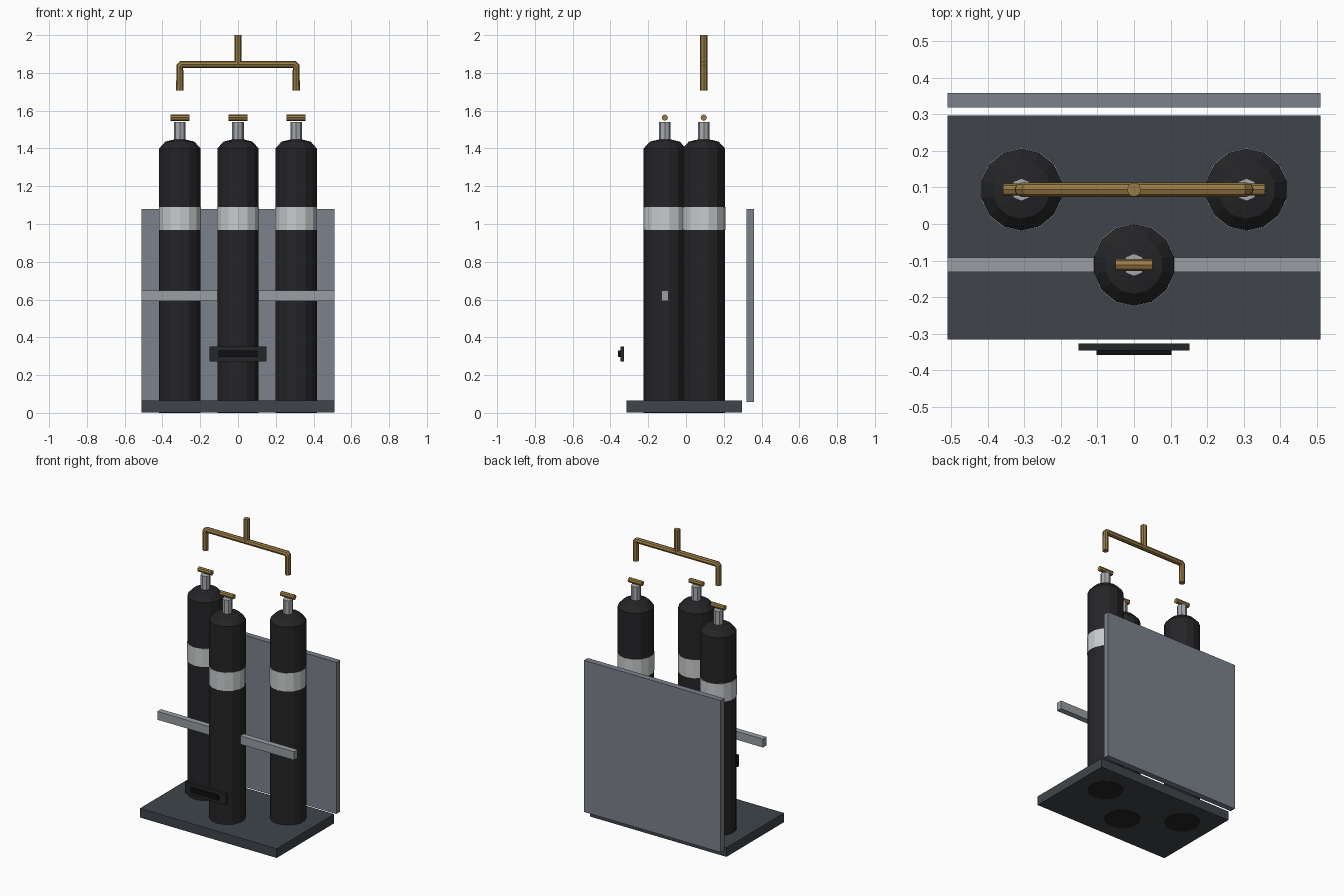
import bpy, bmesh
from math import pi, cos, sin
from mathutils import Matrix

if "Cube" in bpy.data.objects:
    bpy.data.objects.remove(bpy.data.objects["Cube"])


def material(name, r, g, b):
    m = bpy.data.materials.new(name)
    m.diffuse_color = (r, g, b, 1)
    m.use_nodes = True
    m.node_tree.nodes["Principled BSDF"].inputs["Base Color"].default_value = m.diffuse_color
    return m


BLACK = material("black_paint", 0.018, 0.018, 0.02)
DARK = material("dark_steel", 0.05, 0.06, 0.07)
PANEL = material("panel_grey", 0.2, 0.22, 0.26)
RAIL = material("rail_grey", 0.32, 0.34, 0.36)
STEEL = material("neck_steel", 0.38, 0.4, 0.43)
BAND = material("band_light", 0.58, 0.6, 0.61)
BRASS = material("brass", 0.32, 0.2, 0.06)
PLATE = material("plate_black", 0.018, 0.019, 0.022)
SLOT = material("slot_black", 0.005, 0.005, 0.006)


def finish(name, bm, mat):
    bmesh.ops.recalc_face_normals(bm, faces=bm.faces)
    me = bpy.data.meshes.new(name)
    bm.to_mesh(me)
    bm.free()
    me.materials.append(mat)
    ob = bpy.data.objects.new(name, me)
    bpy.context.collection.objects.link(ob)
    return ob


def box(name, x, y, z, mat):
    """Box from (min, max) ranges."""
    bm = bmesh.new()
    size = [b - a for a, b in (x, y, z)]
    mid = [(a + b) / 2 for a, b in (x, y, z)]
    bmesh.ops.create_cube(bm, size=1, matrix=Matrix.Translation(mid) @ Matrix.Diagonal((*size, 1)))
    return finish(name, bm, mat)


def lathe(name, profile, sides, loc, mat, rot=Matrix()):
    """Capped solid of revolution from (radius, height) points."""
    bm = bmesh.new()
    rings = [[bm.verts.new((r * sin(2 * pi * i / sides), r * cos(2 * pi * i / sides), h))
              for i in range(sides)] for r, h in profile]
    for a, b in zip(rings, rings[1:]):
        for i in range(sides):
            j = (i + 1) % sides
            bm.faces.new((a[i], a[j], b[j], b[i]))
    bm.faces.new(rings[0])
    bm.faces.new(rings[-1])
    bm.transform(Matrix.Translation(loc) @ rot)
    return finish(name, bm, mat)


# Skid base, back panel, retaining rail
box("base", (-0.51, 0.51), (-0.316, 0.297), (0.003, 0.065), DARK)
box("back_panel", (-0.51, 0.51), (0.319, 0.359), (0.057, 1.08), PANEL)
box("retaining_rail", (-0.51, 0.51), (-0.131, -0.092), (0.592, 0.648), RAIL)

# Front plate with raised slot
box("front_plate", (-0.152, 0.152), (-0.346, -0.327), (0.273, 0.351), PLATE)
box("front_slot", (-0.102, 0.102), (-0.359, -0.342), (0.297, 0.329), SLOT)

# Gas cylinders, each with band, neck and valve handle
R = 0.112
for tag, x, y in (("left", -0.308, 0.094), ("right", 0.308, 0.094), ("front", 0, -0.112)):
    lathe(f"{tag}_tank", [(R, 0), (R, 1.40), (R * 0.707, 1.436), (0.02, 1.45)], 14, (x, y, 0), BLACK)
    lathe(f"{tag}_band", [(R + 0.002, 0.967), (R + 0.002, 1.09)], 14, (x, y, 0), BAND)
    lathe(f"{tag}_neck", [(0.031, 1.44), (0.031, 1.54)], 8, (x, y, 0), STEEL)
    lathe(f"{tag}_valve_handle", [(0.0165, -0.05), (0.0165, 0.05)], 8, (x, y, 1.563), BRASS,
          Matrix.Rotation(pi / 2, 4, 'Y'))

# Manifold pipe: swept path with a central outlet
cu = bpy.data.curves.new("manifold_pipe", 'CURVE')
cu.dimensions = '3D'
cu.bevel_depth = 0.0195
cu.bevel_resolution = 2
cu.use_fill_caps = True
half = [(0.308, 1.706), (0.308, 1.834), (0.298, 1.844)]
path = [(-x, z) for x, z in half] + half[::-1]
sp = cu.splines.new('POLY')
sp.points.add(len(path) - 1)
for p, (x, z) in zip(sp.points, path):
    p.co = (x, 0.094, z, 1)
cu.materials.append(BRASS)
pipe = bpy.data.objects.new("manifold_pipe", cu)
bpy.context.collection.objects.link(pipe)
bpy.context.view_layer.objects.active = pipe
pipe.select_set(True)
bpy.ops.object.convert(target='MESH')
for poly in pipe.data.polygons:
    poly.use_smooth = False

lathe("manifold_outlet", [(0.0195, 1.844), (0.0195, 2.0)], 8, (0, 0.094, 0), BRASS)
